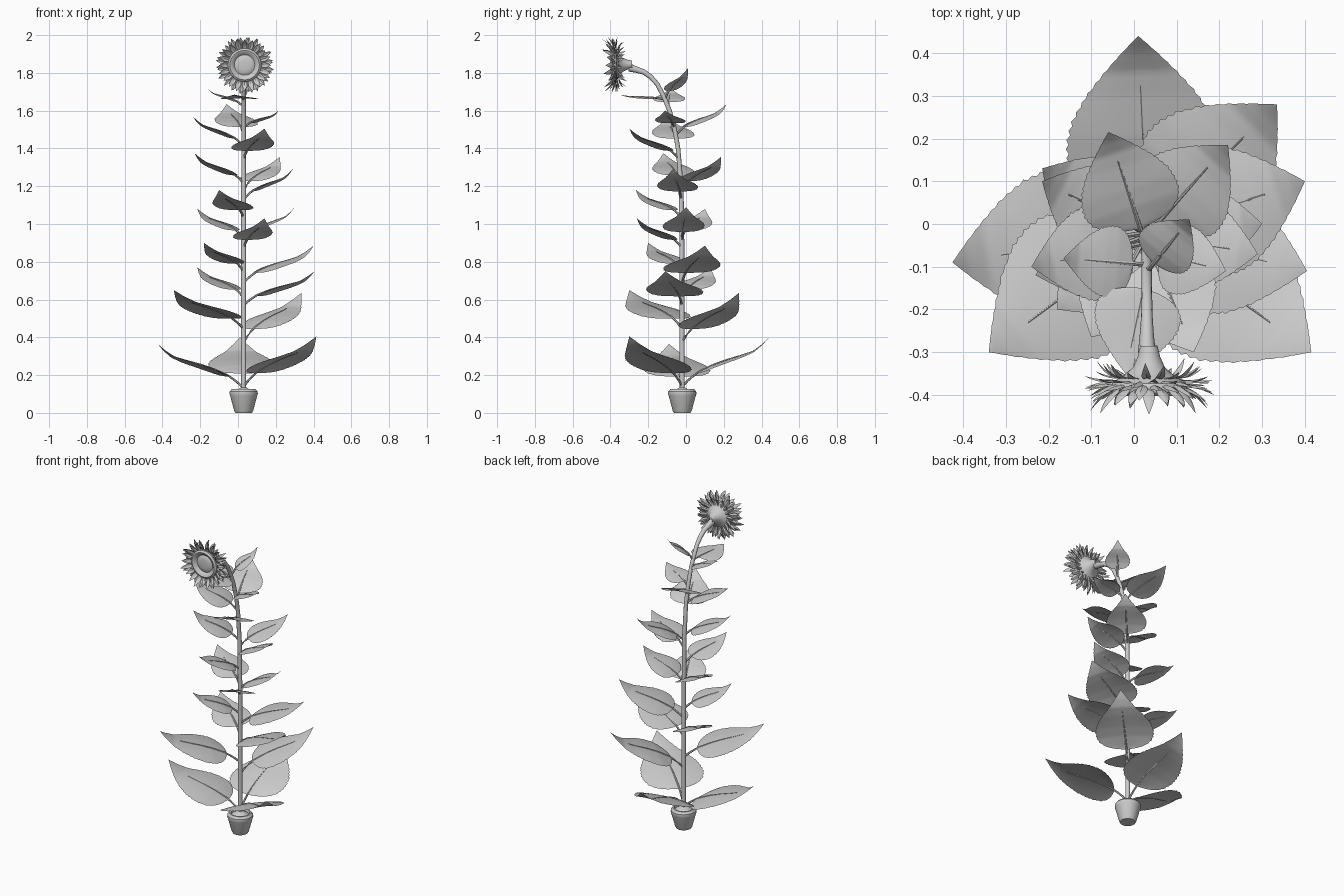
import bpy, bmesh, math
from mathutils import Vector, Matrix

cube = bpy.data.objects.get("Cube")
if cube:
    bpy.data.objects.remove(cube)

grey = bpy.data.materials.new("plain grey")
grey.use_nodes = True
grey.diffuse_color = (0.6, 0.6, 0.6, 1)
grey.node_tree.nodes["Principled BSDF"].inputs["Base Color"].default_value = (0.6, 0.6, 0.6, 1)
STEM_X = 0.03


def finish(name, bm):
    bmesh.ops.remove_doubles(bm, verts=bm.verts, dist=1e-5)
    mesh = bpy.data.meshes.new(name)
    bm.to_mesh(mesh)
    bm.free()
    mesh.materials.append(grey)
    ob = bpy.data.objects.new(name, mesh)
    bpy.context.collection.objects.link(ob)
    bpy.ops.object.select_all(action="DESELECT")
    ob.select_set(True)
    bpy.context.view_layer.objects.active = ob
    bpy.ops.object.shade_smooth_by_angle(angle=math.radians(35))


def lerp(table, t):
    """Linear interpolation in a list of (position, value)."""
    for (a, va), (b, vb) in zip(table, table[1:]):
        if t <= b:
            return va + (vb - va) * max(0, t - a) / (b - a)
    return table[-1][1]


def grid(bm, func, rows, cols, closed=False):
    """Surface from func(s, u), s and u in 0..1."""
    vs = [[bm.verts.new(func(i / rows, j / cols)) for j in range(cols + (not closed))]
          for i in range(rows + 1)]
    for a, b in zip(vs, vs[1:]):
        for j in range(cols):
            k = (j + 1) % len(a)
            bm.faces.new((a[j], a[k], b[k], b[j]))


def lathe(name, profile, matrix, sides=32):
    """Turn (radius, height) points about the local z axis."""
    bm = bmesh.new()
    n = len(profile) - 1

    def point(s, u):
        r, h = profile[round(s * n)]
        a = u * math.tau
        return matrix @ Vector((r * math.cos(a), r * math.sin(a), h))
    grid(bm, point, n, sides, True)
    finish(name, bm)


def tube(name, points, radii, sides=8):
    bm = bmesh.new()
    n = len(points) - 1

    def point(s, u):
        i = round(s * n)
        d = (points[min(i + 1, n)] - points[max(i - 1, 0)]).normalized()
        side = d.cross(Vector((1, 0.01, 0)) if abs(d.x) < 0.5 else Vector((0, 1, 0))).normalized()
        up = side.cross(d)
        a = u * math.tau
        return points[i] + (side * math.cos(a) + up * math.sin(a)) * radii[i]
    grid(bm, point, n, sides, True)
    finish(name, bm)


# Tapered pot with a bevelled rim and mounded soil
pot_place = Matrix.Translation((STEM_X, -0.02, 0))
lathe("pot", [(0, 0), (0.044, 0), (0.05, 0.01), (0.072, 0.092), (0.075, 0.1),
              (0.074, 0.113), (0.063, 0.126), (0.054, 0.126), (0.05, 0.112)], pot_place)
lathe("soil", [(0.052, 0.112), (0.035, 0.122), (0.014, 0.135), (0, 0.136)], pot_place)

# Stem: y by height, then over the bend into the flower
bend = [(0.1, -0.02), (0.9, -0.022), (1.2, -0.026), (1.4, -0.042), (1.5, -0.06),
        (1.6, -0.087), (1.68, -0.12), (1.74, -0.152), (1.78, -0.188), (1.805, -0.225),
        (1.818, -0.265), (1.828, -0.3)]
radii = [0.013] * 3 + [0.012] * 5 + [0.013, 0.014, 0.017, 0.021]
tube("stem", [Vector((STEM_X, y, z)) for z, y in bend], radii, 12)

# Leaves: toothed oval blade on a stalk that runs on as the midrib
rise = [(0, 0), (0.08, 0.15), (0.18, 0.29), (0.35, 0.44), (0.5, 0.54),
        (0.7, 0.65), (0.82, 0.73), (0.92, 0.86), (1, 1)]
outline = [(0, 0), (0.03, 0.4), (0.08, 0.68), (0.16, 0.9), (0.26, 1), (0.37, 1),
           (0.5, 0.92), (0.65, 0.72), (0.78, 0.48), (0.9, 0.23), (1, 0)]


def leaf(number, base_z, tip):
    base = Vector((STEM_X, lerp(bend, base_z), base_z))
    span = Vector(tip) - base
    flat = Vector((span.x, span.y, 0))
    side = flat.cross(Vector((0, 0, 1))).normalized()
    half = flat.length * 0.36 + 0.015
    start = 0.16

    def spine(t):
        return base + flat * t + Vector((0, 0, span.z * lerp(rise, t)))

    def blade(s, u):
        v = u * 2 - 1
        tooth = 1 - 0.035 * (round(s * 36) % 2)
        w = half * lerp(outline, s) * tooth
        p = spine(start + (1 - start) * s) + side * (w * v)
        p.z -= 0.09 * w * v * v
        return p
    bm = bmesh.new()
    grid(bm, blade, 36, 8)
    finish(f"leaf_{number}", bm)
    steps = [i / 12 * 0.75 for i in range(13)]
    tube(f"leaf_stalk_{number}", [spine(t) for t in steps], [0.0065 * (1 - t) for t in steps], 6)


leaves = [
    (0.13, (-0.425, -0.09, 0.365)), (0.14, (0.01, 0.44, 0.40)), (0.14, (0.415, -0.3, 0.405)),
    (0.445, (-0.34, -0.3, 0.65)), (0.375, (0.335, 0.28, 0.635)), (0.57, (0.405, -0.11, 0.75)),
    (0.69, (0.40, 0.1, 0.885)), (0.61, (-0.215, 0.13, 0.77)), (0.75, (-0.18, -0.2, 0.9)),
    (0.91, (0.30, 0.0, 1.09)), (0.875, (0.14, -0.26, 1.03)), (0.925, (-0.215, 0.1, 1.08)),
    (1.035, (-0.1, -0.265, 1.18)), (1.13, (0.29, -0.07, 1.29)), (1.18, (0.22, 0.185, 1.355)),
    (1.215, (-0.23, -0.12, 1.375)), (1.345, (0.14, -0.3, 1.505)), (1.41, (-0.24, -0.1, 1.57)),
    (1.47, (-0.06, 0.215, 1.635)), (1.51, (0.215, -0.11, 1.6)), (1.62, (-0.165, -0.08, 1.72)),
    (1.66, (0.13, 0.01, 1.825)), (1.66, (-0.02, -0.35, 1.685)),
]
for i, (z, tip) in enumerate(leaves):
    leaf(i + 1, z, tip)

# Flower head: local z points forward out of the face
head = Matrix.Translation((0.035, -0.37, 1.842)) @ Matrix.Rotation(math.radians(92), 4, "X")
lathe("flower_cup", [(0.02, -0.085), (0.026, -0.06), (0.037, -0.035), (0.057, -0.017),
                     (0.085, 0), (0.09, 0.012)], head)
lathe("seed_disc", [(0.09, 0.01), (0.088, 0.022), (0.078, 0.03), (0.066, 0.026), (0.057, 0.014),
                    (0.054, 0.012), (0.044, 0.018), (0.025, 0.02), (0, 0.021)], head)


def ring(name, count, turn, inner, outer, width, lift, curl):
    """Ring of pointed petals; lift raises the root, curl bends the tip."""
    bm = bmesh.new()
    shape = [(0, 0.5), (0.25, 0.85), (0.5, 1), (0.75, 0.7), (1, 0)]
    for i in range(count):
        m = head @ Matrix.Rotation((i + turn) / count * math.tau, 4, "Z")
        reach = outer + 0.005 * math.sin(i * 2.4)
        bow = curl + 0.014 * math.sin(i * 4.1)

        def petal(s, u):
            v = u * 2 - 1
            w = width * lerp(shape, s)
            return m @ Vector((inner + (reach - inner) * s, w * v,
                               lift + bow * s * s + 0.4 * w * abs(v)))
        grid(bm, petal, 6, 4)
    finish(name, bm)


ring("front_petals", 20, 0, 0.078, 0.14, 0.014, 0.012, 0.045)
ring("middle_petals", 20, 0.5, 0.08, 0.152, 0.014, 0.004, 0.02)
ring("back_petals", 18, 0.25, 0.078, 0.15, 0.013, -0.004, 0.0)
ring("sepals", 18, 0.7, 0.066, 0.125, 0.011, -0.012, -0.028)
